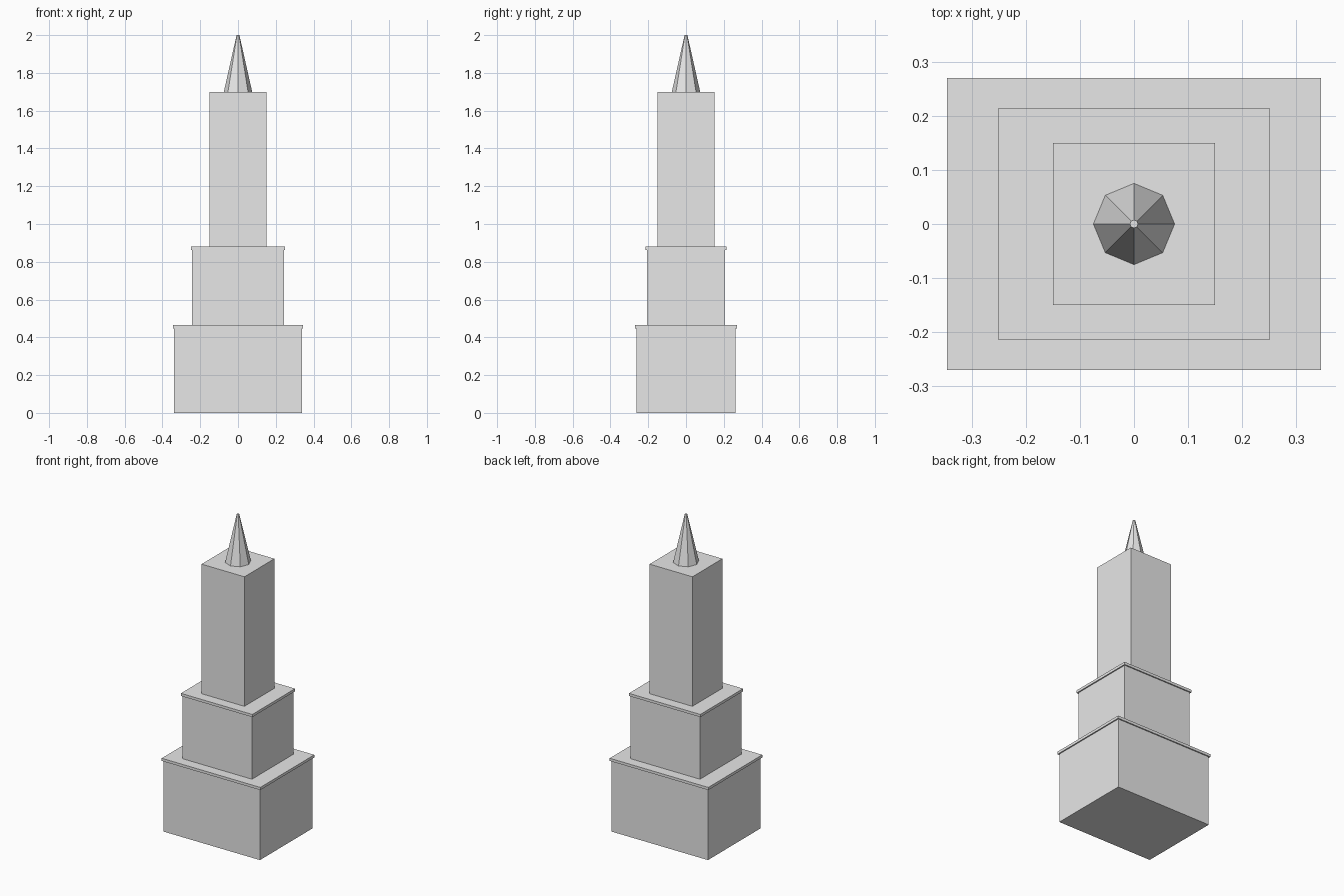
import bpy
import math

cube = bpy.data.objects.get("Cube")
if cube:
    bpy.data.objects.remove(cube, do_unlink=True)

stone = bpy.data.materials.new("pale_grey_stone")
stone.use_nodes = True
colour = (0.8, 0.8, 0.8, 1)
stone.diffuse_color = colour
stone.node_tree.nodes["Principled BSDF"].inputs["Base Color"].default_value = colour


def block(name, half_x, half_y, bottom, top):
    """Box spanning the given half widths and heights."""
    bpy.ops.mesh.primitive_cube_add(size=2, location=(0, 0, (bottom + top) / 2))
    obj = bpy.context.object
    obj.name = name
    obj.scale = (half_x, half_y, (top - bottom) / 2)
    bpy.ops.object.transform_apply(location=False, rotation=False, scale=True)
    obj.data.materials.append(stone)


# Stepped lower tiers, each capped by a thin overhanging cornice
cornice_height = 0.017
overhang = 0.0075
for tier, half_x, half_y, bottom, top in (
    ("lower", 0.345, 0.27, 0, 0.465),
    ("middle", 0.25, 0.214, 0.465, 0.88),
):
    block(tier + "_tier", half_x - overhang, half_y - overhang, bottom, top - cornice_height)
    block(tier + "_cornice", half_x, half_y, top - cornice_height, top)

# Plain square tower
block("tower", 0.15, 0.15, 0.88, 1.7)

# Eight-sided spire with a tiny flat tip
bpy.ops.mesh.primitive_cone_add(vertices=8, radius1=0.075, radius2=0.0075,
                                depth=0.3, location=(0, 0, 1.85))
spire = bpy.context.object
spire.name = "spire"
spire.data.materials.append(stone)
